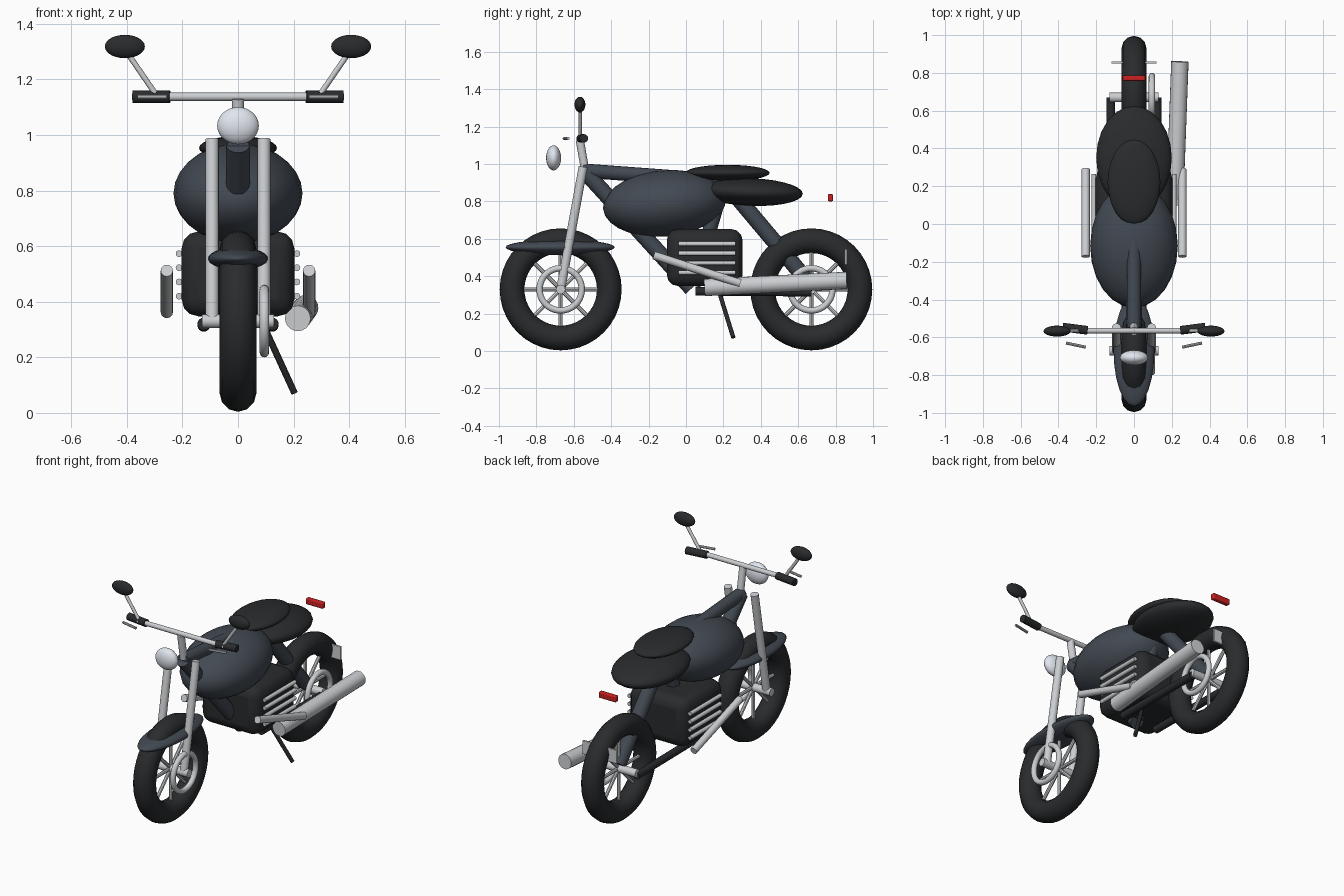
import bpy, math
from mathutils import Vector

if "Cube" in bpy.data.objects:
    bpy.data.objects.remove(bpy.data.objects["Cube"])


def material(name, color):
    m = bpy.data.materials.new(name)
    m.diffuse_color = (*color, 1)
    m.use_nodes = True
    m.node_tree.nodes["Principled BSDF"].inputs["Base Color"].default_value = m.diffuse_color
    return m


PAINT = material("slate paint", (0.055, 0.067, 0.085))
BLACK = material("black rubber", (0.022, 0.024, 0.026))
METAL = material("bright metal", (0.6, 0.62, 0.64))
LENS = material("lamp lens", (0.75, 0.79, 0.86))
RED = material("red lens", (0.6, 0.015, 0.015))


def finish(name, mat):
    ob = bpy.context.object
    ob.name = name
    ob.data.materials.append(mat)
    bpy.ops.object.shade_smooth_by_angle(angle=math.radians(40))
    return ob


def rod(name, a, b, r, mat, sides=16):
    a, b = Vector(a), Vector(b)
    d = b - a
    bpy.ops.mesh.primitive_cylinder_add(vertices=sides, radius=r, depth=d.length,
                                        location=(a + b) / 2,
                                        rotation=d.to_track_quat('Z', 'Y').to_euler())
    return finish(name, mat)


def ellipsoid(name, loc, radii, mat, tilt=0):
    bpy.ops.mesh.primitive_uv_sphere_add(segments=24, ring_count=14, radius=1, location=loc,
                                         rotation=(math.radians(tilt), 0, 0))
    bpy.context.object.scale = radii
    return finish(name, mat)


def ring(name, loc, major, minor, mat, minor_sides=12):
    bpy.ops.mesh.primitive_torus_add(major_radius=major, minor_radius=minor, location=loc,
                                     major_segments=40, minor_segments=minor_sides,
                                     rotation=(0, math.pi / 2, 0))
    return finish(name, mat)


def box(name, loc, size, bevel, mat):
    bpy.ops.mesh.primitive_cube_add(size=1, location=loc)
    bpy.context.object.scale = size
    bpy.ops.object.transform_apply(location=False, rotation=False, scale=True)
    ob = bpy.context.object
    mod = ob.modifiers.new("rounding", 'BEVEL')
    mod.width, mod.segments = bevel, 3
    return finish(name, mat)


# Wheels: tyre, brake ring, spokes and axle
for tag, y in (("front", -0.67), ("rear", 0.67)):
    z = 0.33
    ring(tag + "_tyre", (0, y, z), 0.26, 0.066, BLACK)
    ring(tag + "_brake_ring", (0.095, y, z), 0.113, 0.017, METAL)
    rod(tag + "_axle", (-0.13, y, z), (0.13, y, z), 0.025, METAL)
    for i in range(8):
        t = i * math.pi / 4
        rod(f"{tag}_spoke_{i}", (0, y, z),
            (0, y + 0.21 * math.cos(t), z + 0.21 * math.sin(t)), 0.011, METAL, 8)

# Frame tubes
rod("top_tube", (0, -0.55, 0.965), (0, 0.2, 0.91), 0.038, PAINT)
rod("down_tube", (0, -0.545, 0.965), (0, 0.03, 0.335), 0.043, PAINT)
rod("seat_tube", (0, 0.2, 0.9), (0, 0.04, 0.35), 0.038, PAINT)
rod("rear_tube", (0, 0.2, 0.91), (0, 0.67, 0.35), 0.043, PAINT)

# Body
ellipsoid("fuel_tank", (0, -0.115, 0.79), (0.232, 0.33, 0.177), PAINT, 5)
ellipsoid("seat", (0, 0.35, 0.85), (0.2, 0.275, 0.074), BLACK, -2)
ellipsoid("seat_pad", (0, 0.222, 0.953), (0.14, 0.225, 0.043), BLACK)
ellipsoid("front_fender", (0, -0.673, 0.555), (0.108, 0.292, 0.041), PAINT)
box("tail_light", (0, 0.772, 0.82), (0.12, 0.028, 0.038), 0.006, RED)
box("rear_plate", (0, 0.855, 0.503), (0.24, 0.013, 0.085), 0.003, METAL)

# Engine
box("engine", (0, 0.1, 0.5), (0.405, 0.405, 0.305), 0.06, BLACK)

# Parts repeated on both sides
for side, s in (("left", -1), ("right", 1)):
    for i in range(4):
        z = 0.42 + 0.051 * i
        rod(f"{side}_engine_fin_{i}", (s * 0.212, -0.04, z), (s * 0.212, 0.265, z), 0.012, METAL)
    rod(side + "_fork", (s * 0.093, -0.55, 0.985), (s * 0.093, -0.67, 0.33), 0.024, METAL)
    rod(side + "_swing_arm", (s * 0.123, 0.05, 0.32), (s * 0.123, 0.67, 0.315), 0.023, BLACK)
    rod(side + "_header_pipe", (s * 0.256, -0.172, 0.512), (s * 0.256, 0.29, 0.362), 0.022, METAL)
    rod(side + "_grip", (s * 0.245, -0.563, 1.137), (s * 0.378, -0.546, 1.137), 0.023, BLACK)
    rod(side + "_lever", (s * 0.255, -0.652, 1.137), (s * 0.36, -0.63, 1.137), 0.008, METAL, 8)
    rod(side + "_mirror_stem", (s * 0.295, -0.565, 1.145), (s * 0.405, -0.565, 1.305), 0.01, METAL, 10)
    ellipsoid(side + "_mirror", (s * 0.407, -0.567, 1.318), (0.072, 0.029, 0.042), BLACK)

# Steering and headlight
rod("steering_stem", (0, -0.54, 0.97), (0, -0.568, 1.13), 0.022, METAL)
rod("handlebar", (-0.3, -0.565, 1.137), (0.3, -0.565, 1.137), 0.015, METAL)
ellipsoid("headlight", (0, -0.708, 1.033), (0.075, 0.04, 0.067), LENS)

# Exhaust and stand
rod("muffler", (0.215, 0.1, 0.34), (0.243, 0.86, 0.378), 0.046, METAL, 20)
rod("kickstand", (0.08, 0.17, 0.34), (0.203, 0.253, 0.072), 0.012, BLACK, 10)
